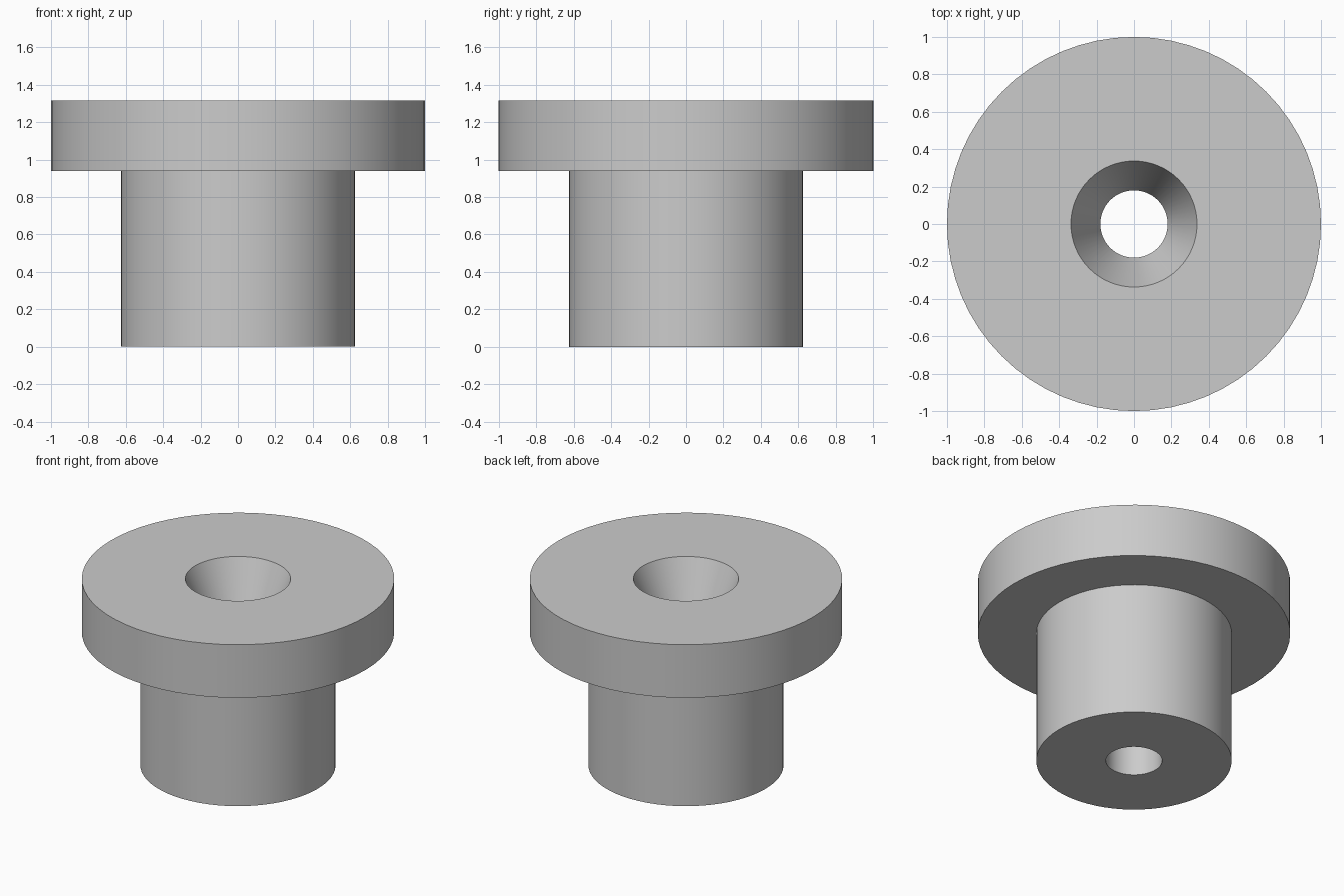
import bpy
import bmesh
from math import radians, tau
from mathutils import Vector

cube = bpy.data.objects.get("Cube")
if cube:
    bpy.data.objects.remove(cube, do_unlink=True)

SEGMENTS = 64
FLANGE_R, BARREL_R, BORE_R, SINK_R = 1.0, 0.625, 0.18, 0.337
HEIGHT, FLANGE_Z = 1.315, 0.94

# Plain grey material
grey = bpy.data.materials.new("plain_grey")
grey.use_nodes = True
colour = (0.6, 0.6, 0.6, 1.0)
grey.diffuse_color = colour
grey.node_tree.nodes["Principled BSDF"].inputs["Base Color"].default_value = colour

# Closed half section: barrel, flange, tapered mouth and straight bore
profile = [
    (BORE_R, 0), (BARREL_R, 0), (BARREL_R, FLANGE_Z), (FLANGE_R, FLANGE_Z),
    (FLANGE_R, HEIGHT), (SINK_R, HEIGHT), (BORE_R, FLANGE_Z),
]

# Revolve the section around the vertical axis
bm = bmesh.new()
verts = [bm.verts.new((r, 0, z)) for r, z in profile]
edges = [bm.edges.new((a, b)) for a, b in zip(verts, verts[1:] + verts[:1])]
bmesh.ops.spin(bm, geom=verts + edges, cent=Vector(), axis=Vector((0, 0, 1)),
               angle=tau, steps=SEGMENTS, use_merge=True)
bmesh.ops.remove_doubles(bm, verts=bm.verts, dist=0.0001)
bmesh.ops.recalc_face_normals(bm, faces=bm.faces)
mesh = bpy.data.meshes.new("flanged_bushing")
bm.to_mesh(mesh)
bm.free()
mesh.materials.append(grey)

bushing = bpy.data.objects.new("flanged_bushing", mesh)
bpy.context.collection.objects.link(bushing)

# Smooth round walls, crisp rims
bpy.ops.object.select_all(action="DESELECT")
bushing.select_set(True)
bpy.context.view_layer.objects.active = bushing
bpy.ops.object.shade_smooth_by_angle(angle=radians(20))
